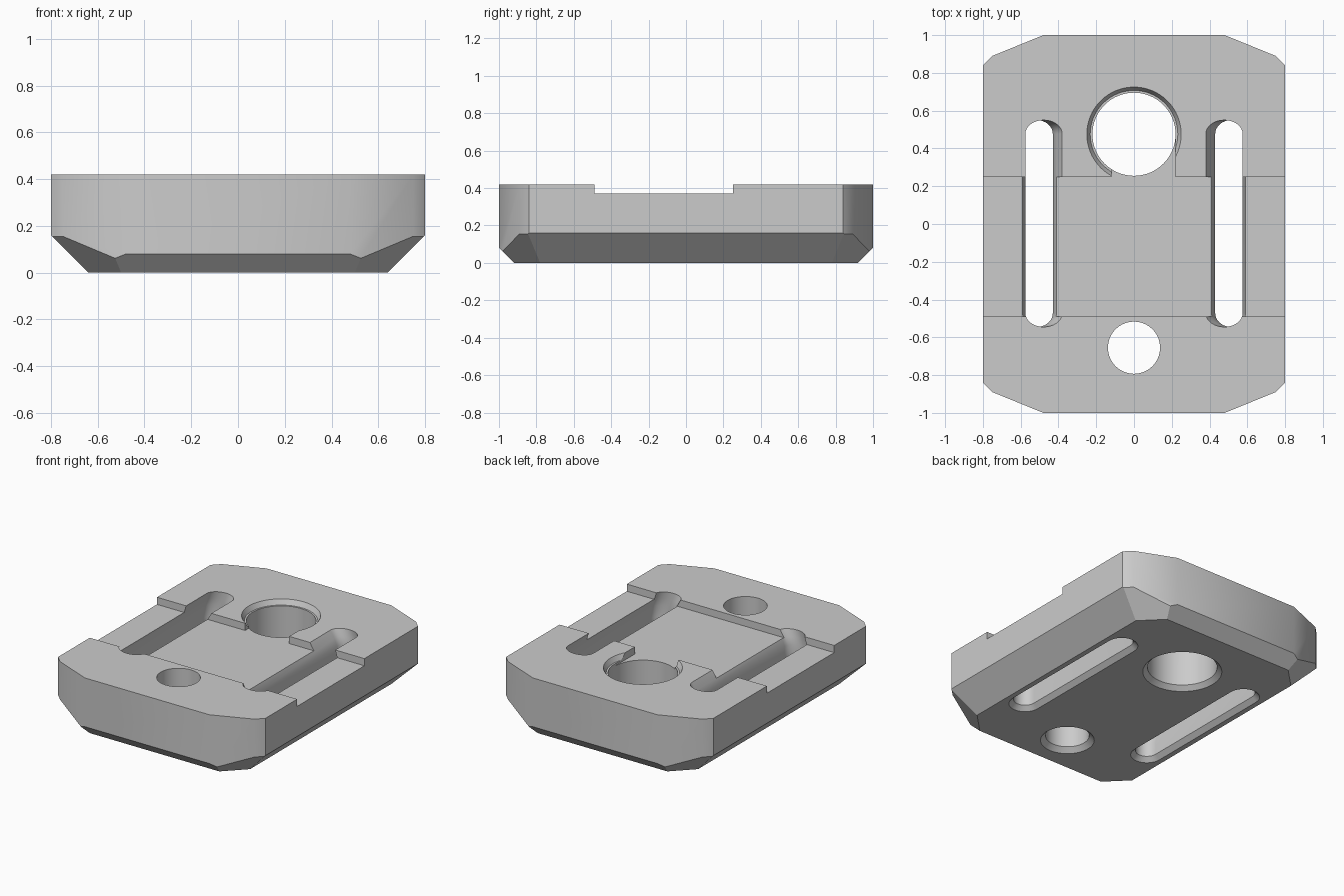
import bpy, bmesh, math
from mathutils import Vector

if "Cube" in bpy.data.objects:
    bpy.data.objects.remove(bpy.data.objects["Cube"])

TOP = 0.42
grey = bpy.data.materials.new("plain grey")
grey.diffuse_color = (0.6, 0.6, 0.6, 1)
grey.use_nodes = True
grey.node_tree.nodes["Principled BSDF"].inputs["Base Color"].default_value = grey.diffuse_color


def loft(name, rings):
    """Closed solid through a stack of rings with equal point counts."""
    bm = bmesh.new()
    vs = [[bm.verts.new(p) for p in ring] for ring in rings]
    n = len(vs[0])
    for a, b in zip(vs, vs[1:]):
        for i in range(n):
            j = (i + 1) % n
            bm.faces.new((a[i], a[j], b[j], b[i]))
    bm.faces.new(vs[0][::-1])
    bm.faces.new(vs[-1])
    bmesh.ops.recalc_face_normals(bm, faces=bm.faces)
    me = bpy.data.meshes.new(name)
    bm.to_mesh(me)
    bm.free()
    ob = bpy.data.objects.new(name, me)
    bpy.context.collection.objects.link(ob)
    me.materials.append(grey)
    return ob


def cut(cutter):
    m = plate.modifiers.new("cut", 'BOOLEAN')
    m.operation, m.solver, m.object = 'DIFFERENCE', 'EXACT', cutter
    bpy.context.view_layer.objects.active = plate
    bpy.ops.object.modifier_apply(modifier=m.name)
    bpy.data.objects.remove(cutter)


def box(x0, x1, y0, y1, z0, z1):
    base = [(x0, y0), (x1, y0), (x1, y1), (x0, y1)]
    return loft("box_cutter", [[(x, y, z) for x, y in base] for z in (z0, z1)])


def round_hole(cy, profile, n=64):
    """Turned cutter from (radius, z) pairs."""
    return loft("hole_cutter", [[(r * math.cos(2 * math.pi * i / n),
                                  cy + r * math.sin(2 * math.pi * i / n), z)
                                 for i in range(n)] for r, z in profile])


def slot(side, sections, n=16):
    """Strap slot cutter from (z, inner x, outer x, extra length) sections."""
    rings = []
    for z, x0, x1, grow in sections:
        c, r = (x0 + x1) / 2, (x1 - x0) / 2
        ring = []
        for end, y, start in ((1, 0.55 + grow, 0), (-1, -0.545 - grow, math.pi)):
            rr = 0.0725 + grow
            for i in range(n + 1):
                a = start + math.pi * i / n
                ring.append((side * (c + r * math.cos(a)),
                             y - end * rr + rr * math.sin(a), z))
        rings.append(ring)
    return loft("slot_cutter", rings)


# Plate outline with broken corners
quarter = [(0.8, 0.84), (0.75, 0.89), (0.48, 1.0)]
outline = (quarter + [(-x, y) for x, y in quarter[::-1]]
           + [(-x, -y) for x, y in quarter] + [(x, -y) for x, y in quarter[::-1]])
plate = loft("slider_plate", [[(x, y, z) for x, y in outline] for z in (0, TOP)])

# 45 degree bevels around the underside, including the corners
bm = bmesh.new()
bm.from_mesh(plate.data)
k = math.sqrt(0.5)
planes = [((s * 0.64, 0, 0), (s, 0, -1)) for s in (1, -1)]
planes += [((0, s * 0.92, 0), (0, s, -1)) for s in (1, -1)]
planes += [((s * 0.71, t * 0.71, 0), (s * k, t * k, -1)) for s in (1, -1) for t in (1, -1)]
for co, no in planes:
    bmesh.ops.bisect_plane(bm, geom=bm.verts[:] + bm.edges[:] + bm.faces[:], dist=1e-5,
                           plane_co=co, plane_no=Vector(no).normalized(), clear_outer=True)
    bmesh.ops.holes_fill(bm, edges=[e for e in bm.edges if e.is_boundary], sides=0)
bmesh.ops.recalc_face_normals(bm, faces=bm.faces)
bm.to_mesh(plate.data)
bm.free()

# Shallow channel across the top
cut(box(-1, 1, -0.49, 0.25, 0.37, 0.6))

# Strap slots, leaning at the top and flared underneath
for side in (1, -1):
    cut(slot(side, [(-0.03, 0.37, 0.635, 0.06), (0.03, 0.43, 0.575, 0),
                    (0.12, 0.43, 0.575, 0), (0.24, 0.43, 0.60, 0),
                    (0.32, 0.43, 0.60, 0), (0.37, 0.41, 0.59, 0),
                    (0.42, 0.38, 0.575, 0), (0.47, 0.35, 0.56, 0)]))

# Small pin hole and large hole with a stepped rim
cut(round_hole(-0.655, [(0.20, -0.03), (0.138, 0.032), (0.138, 0.6)]))
cut(round_hole(0.475, [(0.28, -0.03), (0.22, 0.03), (0.22, 0.385),
                       (0.232, 0.3851), (0.25, 0.42), (0.25, 0.6)]))

# Opening from the large hole into the channel
cut(box(-0.12, 0.22, 0.2, 0.475, 0.37, 0.6))

bpy.ops.object.select_all(action='DESELECT')
plate.select_set(True)
bpy.context.view_layer.objects.active = plate
bpy.ops.object.shade_smooth_by_angle(angle=math.radians(30))
